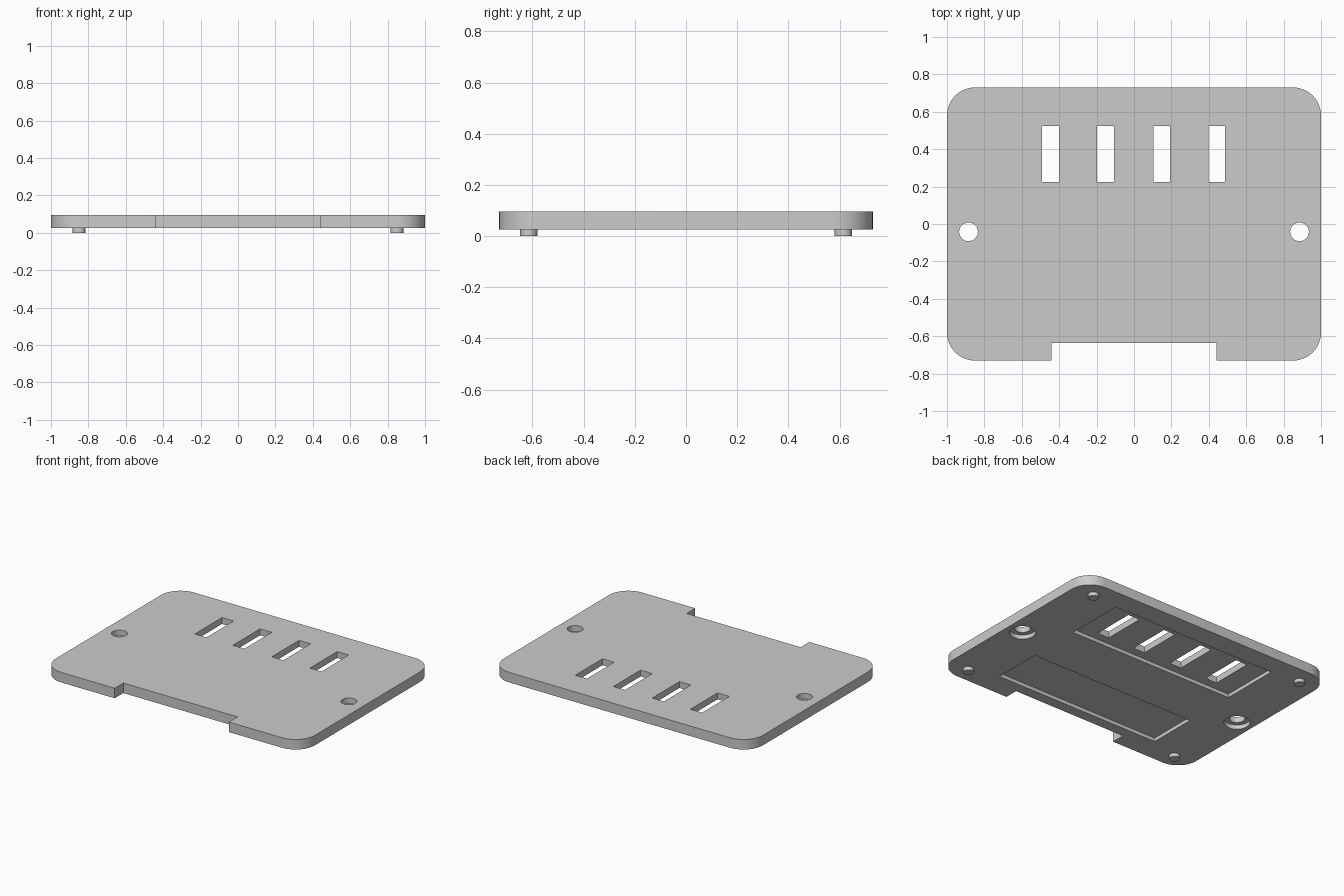
import bpy, bmesh, math
from mathutils import Matrix

if "Cube" in bpy.data.objects:
    bpy.data.objects.remove(bpy.data.objects["Cube"], do_unlink=True)

HALF_X, HALF_Y = 1.0, 0.73
BASE, TOP = 0.025, 0.095
CORNER = 0.15
RECESS = 0.025

grey = bpy.data.materials.new("plain grey")
grey.use_nodes = True
grey.diffuse_color = (0.6, 0.6, 0.6, 1)
grey.node_tree.nodes["Principled BSDF"].inputs["Base Color"].default_value = (0.6, 0.6, 0.6, 1)


def prism(bm, outline, z0, z1):
    """Extrude a flat outline from z0 up to z1."""
    face = bm.faces.new([bm.verts.new((x, y, z0)) for x, y in outline])
    moved = bmesh.ops.extrude_face_region(bm, geom=[face])["geom"]
    bmesh.ops.translate(bm, vec=(0, 0, z1 - z0),
                        verts=[g for g in moved if isinstance(g, bmesh.types.BMVert)])


def rect(x0, x1, y0, y1):
    return [(x0, y0), (x1, y0), (x1, y1), (x0, y1)]


def circle(cx, cy, r, n=32, start=0.0, sweep=math.tau, closed=True):
    steps = n if closed else n + 1
    return [(cx + r * math.cos(start + sweep * i / n),
             cy + r * math.sin(start + sweep * i / n)) for i in range(steps)]


def make(name, prisms):
    bm = bmesh.new()
    for outline, z0, z1 in prisms:
        prism(bm, outline, z0, z1)
    bmesh.ops.recalc_face_normals(bm, faces=bm.faces)
    mesh = bpy.data.meshes.new(name)
    bm.to_mesh(mesh)
    bm.free()
    mesh.materials.append(grey)
    obj = bpy.data.objects.new(name, mesh)
    bpy.context.scene.collection.objects.link(obj)
    return obj


def smooth(obj):
    bpy.ops.object.select_all(action="DESELECT")
    obj.select_set(True)
    bpy.context.view_layer.objects.active = obj
    bpy.ops.object.shade_smooth_by_angle(angle=math.radians(30))


# Plate outline: rounded corners, notch in the front edge
outline = []
for k, (sx, sy) in enumerate([(1, 1), (-1, 1), (-1, -1), (1, -1)]):
    outline += circle(sx * (HALF_X - CORNER), sy * (HALF_Y - CORNER), CORNER, 12,
                      k * math.pi / 2, math.pi / 2, closed=False)
    if k == 2:
        outline += [(-0.44, -HALF_Y), (-0.44, -0.635), (0.44, -0.635), (0.44, -HALF_Y)]
plate = make("plate", [(outline, BASE, TOP)])

# Underside recesses: two label pockets and two counterbores
low, floor = BASE - 0.05, BASE + RECESS
recesses = make("recess_cutter", [
    (rect(-0.64, 0.64, 0.165, 0.585), low, floor),
    (rect(-0.64, 0.64, -0.56, -0.215), low, floor),
] + [(circle(s * 0.885, -0.042, 0.083), low, floor + 0.005) for s in (-1, 1)])

# Through openings: four slots and two screw holes
openings = make("opening_cutter", [
    (rect(x - 0.045, x + 0.045, 0.225, 0.525), low, TOP + 0.05)
    for x in (-0.446, -0.152, 0.148, 0.442)
] + [(circle(s * 0.885, -0.042, 0.05), low, TOP + 0.05) for s in (-1, 1)])

for cutter in (recesses, openings):
    mod = plate.modifiers.new(cutter.name, "BOOLEAN")
    mod.operation = "DIFFERENCE"
    mod.solver = "EXACT"
    mod.object = cutter

bpy.context.view_layer.update()
cut = bpy.data.meshes.new_from_object(
    plate.evaluated_get(bpy.context.evaluated_depsgraph_get()))
plate.modifiers.clear()
plate.data = cut
for cutter in (recesses, openings):
    bpy.data.objects.remove(cutter, do_unlink=True)
smooth(plate)

# Small round feet under the corners
for sx, side in ((1, "left"), (-1, "right")):
    for sy, end in ((-1, "front"), (1, "back")):
        foot = make(f"foot_{end}_{side}",
                    [(circle(sx * 0.85, sy * 0.615, 0.034), 0.0, BASE + 0.005)])
        smooth(foot)
